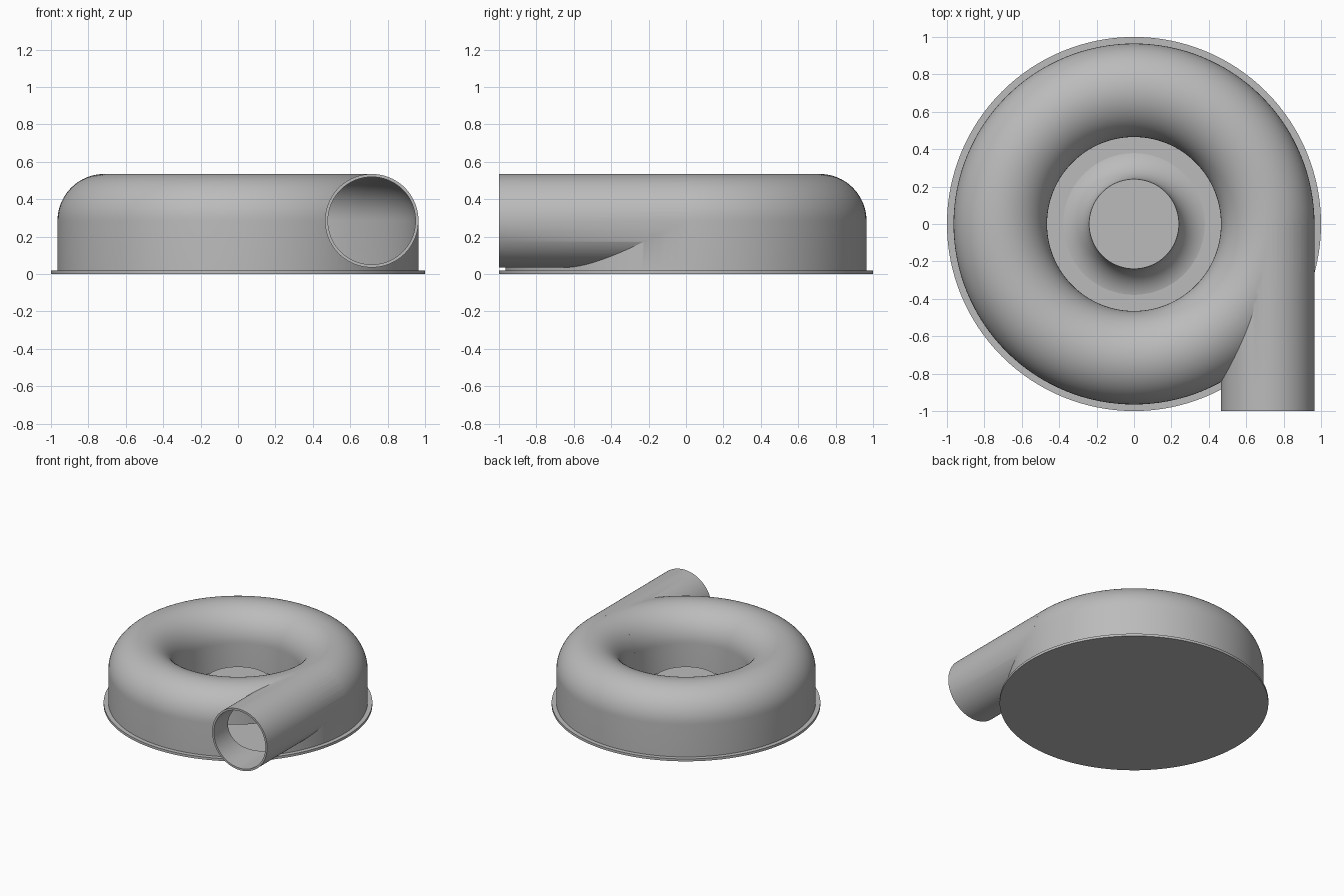
import bpy, math
from mathutils import Matrix

if "Cube" in bpy.data.objects:
    bpy.data.objects.remove(bpy.data.objects["Cube"], do_unlink=True)

import bmesh

grey = bpy.data.materials.new("light grey")
grey.use_nodes = True
colour = (0.5, 0.5, 0.5, 1)
grey.diffuse_color = colour
grey.node_tree.nodes["Principled BSDF"].inputs["Base Color"].default_value = colour

SEGMENTS = 128
RING, MID, TUBE, WALL = 0.715, 0.285, 0.25, 0.016


def make(name, bm):
    bmesh.ops.remove_doubles(bm, verts=bm.verts, dist=1e-5)
    bmesh.ops.recalc_face_normals(bm, faces=bm.faces)
    mesh = bpy.data.meshes.new(name)
    bm.to_mesh(mesh)
    bm.free()
    mesh.materials.append(grey)
    obj = bpy.data.objects.new(name, mesh)
    bpy.context.collection.objects.link(obj)
    return obj


def revolve(name, profile, closed=True):
    """Spin an (r, z) outline around the z axis."""
    bm = bmesh.new()
    verts = [bm.verts.new((r, 0, z)) for r, z in profile]
    pairs = list(zip(verts, verts[1:]))
    if closed:
        pairs.append((verts[-1], verts[0]))
    edges = [bm.edges.new(p) for p in pairs]
    bmesh.ops.spin(bm, geom=verts + edges, cent=(0, 0, 0), axis=(0, 0, 1),
                   angle=math.tau, steps=SEGMENTS, use_merge=True)
    return make(name, bm)


def cylinder(name, radius, start, end):
    """Solid cylinder along y at the outlet position."""
    bm = bmesh.new()
    place = Matrix.Translation((RING, (start + end) / 2, MID)) @ Matrix.Rotation(math.pi / 2, 4, "X")
    bmesh.ops.create_cone(bm, cap_ends=True, segments=96, radius1=radius,
                          radius2=radius, depth=end - start, matrix=place)
    return make(name, bm)


def arch(radius, outer_foot, inner_foot):
    """Half-round tunnel section with straight legs."""
    arc = [(RING + radius * math.cos(i * math.pi / 32), MID + radius * math.sin(i * math.pi / 32))
           for i in range(33)]
    return [(RING + radius, outer_foot)] + arc + [(RING - radius, inner_foot)]


def combine(target, tool, operation):
    mod = target.modifiers.new(operation.lower(), "BOOLEAN")
    mod.operation, mod.solver, mod.object = operation, "EXACT", tool
    bpy.context.view_layer.objects.active = target
    bpy.ops.object.modifier_apply(modifier=mod.name)
    bpy.data.objects.remove(tool, do_unlink=True)


# Scroll housing with its tangent outlet pipe, hollowed out
housing = revolve("scroll_housing", arch(TUBE, 0.01, 0.01))
combine(housing, cylinder("outlet_pipe", TUBE, -1, 0), "UNION")
combine(housing, revolve("cavity", arch(TUBE - WALL, -0.1, -0.1)), "DIFFERENCE")
combine(housing, cylinder("bore", TUBE - WALL, -1.1, 0), "DIFFERENCE")

# Gap under the inlet wall
gap = revolve("inlet_gap", [(0.4, -0.1), (0.6, -0.1), (0.6, 0.06), (0.4, 0.06)])
combine(housing, gap, "DIFFERENCE")

# Round base plate
base = revolve("base_plate", [(0, 0), (1, 0), (1, 0.02), (0, 0.02)], closed=False)

# Central hub flaring down into the base
flare = [(0.42 - 0.18 * math.cos(a), 0.195 - 0.18 * math.sin(a))
         for a in (i * math.pi / 32 for i in range(17))]
hub = revolve("hub", [(0, 0.2), (0.24, 0.2)] + flare[1:] + [(0.42, 0.01), (0, 0.01)], closed=False)

# Smooth shading with crisp rims
for obj in (housing, base, hub):
    bpy.ops.object.select_all(action="DESELECT")
    obj.select_set(True)
    bpy.context.view_layer.objects.active = obj
    bpy.ops.object.shade_smooth_by_angle(angle=math.radians(30))
